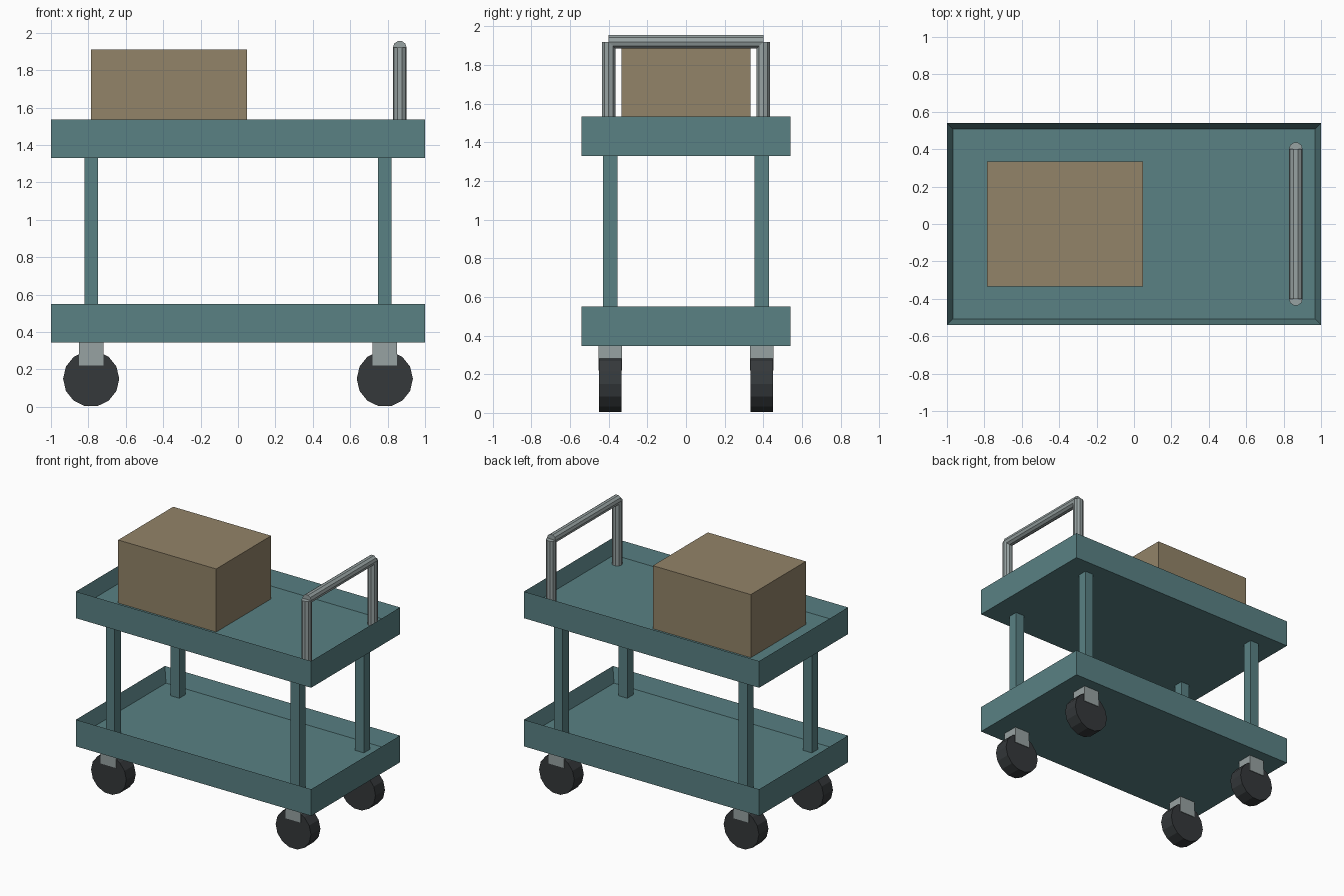
import bpy, bmesh, math
from mathutils import Matrix, Vector

if "Cube" in bpy.data.objects:
    bpy.data.objects.remove(bpy.data.objects["Cube"])


def material(name, rgb):
    m = bpy.data.materials.new(name)
    m.diffuse_color = (*rgb, 1)
    m.use_nodes = True
    m.node_tree.nodes["Principled BSDF"].inputs["Base Color"].default_value = m.diffuse_color
    return m


TEAL = material("teal_paint", (0.10, 0.22, 0.23))
CARD = material("cardboard", (0.29, 0.23, 0.14))
RUBBER = material("rubber", (0.035, 0.04, 0.043))
METAL = material("metal", (0.31, 0.36, 0.36))


def finish(bm, name, mat):
    bmesh.ops.recalc_face_normals(bm, faces=bm.faces)
    me = bpy.data.meshes.new(name)
    bm.to_mesh(me)
    bm.free()
    me.materials.append(mat)
    ob = bpy.data.objects.new(name, me)
    bpy.context.collection.objects.link(ob)
    return ob


def box_mesh(lo, hi):
    lo, hi = Vector(lo), Vector(hi)
    bm = bmesh.new()
    bmesh.ops.create_cube(bm, size=1, matrix=Matrix.Translation((lo + hi) / 2)
                          @ Matrix.Diagonal((*(hi - lo), 1)))
    return bm


def box(name, lo, hi, mat):
    return finish(box_mesh(lo, hi), name, mat)


def cylinder(name, center, radius, length, sides, mat, along_y=False):
    bm = bmesh.new()
    turn = Matrix.Rotation(math.pi / 2, 4, 'X') if along_y else Matrix()
    # a vertex points up (or along y for upright tubes)
    spin = Matrix.Rotation(math.pi / 2, 4, 'Z')
    bmesh.ops.create_cone(bm, cap_ends=True, segments=sides, radius1=radius, radius2=radius,
                          depth=length, matrix=Matrix.Translation(center) @ turn @ spin)
    return finish(bm, name, mat)


def tray(name, z0, z1, floor):
    # solid slab whose top is inset and pushed down to leave a rim
    bm = box_mesh((-1, -0.54, z0), (1, 0.54, z1))
    bm.normal_update()
    top = max(bm.faces, key=lambda f: f.calc_center_median().z)
    bmesh.ops.inset_region(bm, faces=[top], thickness=0.047)
    inner = max((f for f in bm.faces if f.normal.z > 0.9), key=lambda f: f.calc_area())
    for v in inner.verts:
        v.co.z = floor
    return finish(bm, name, TEAL)


tray("lower_tray", 0.345, 0.55, 0.44)
tray("upper_tray", 1.33, 1.535, 1.425)

# posts and casters at the four corners
for sx, end in ((-1, "left"), (1, "right")):
    for sy, side in ((-1, "front"), (1, "back")):
        x, y = sx * 0.785, sy * 0.392
        tag = f"{side}_{end}"
        box(f"post_{tag}", (x - 0.037, y - 0.037, 0.43), (x + 0.037, y + 0.037, 1.34), TEAL)
        box(f"caster_mount_{tag}", (x - 0.065, y - 0.062, 0.22), (x + 0.065, y + 0.062, 0.35), METAL)
        cylinder(f"wheel_{tag}", (x, y, 0.15), 0.15, 0.115, 14, RUBBER, along_y=True)

# push handle
for sy, side in ((-1, "front"), (1, "back")):
    cylinder(f"handle_upright_{side}", (0.865, sy * 0.4, 1.67), 0.037, 0.5, 10, METAL)
cylinder("handle_bar", (0.865, 0, 1.92), 0.037, 0.8, 10, METAL, along_y=True)

# carton on the upper tray
box("carton", (-0.785, -0.334, 1.424), (0.048, 0.334, 1.91), CARD)
